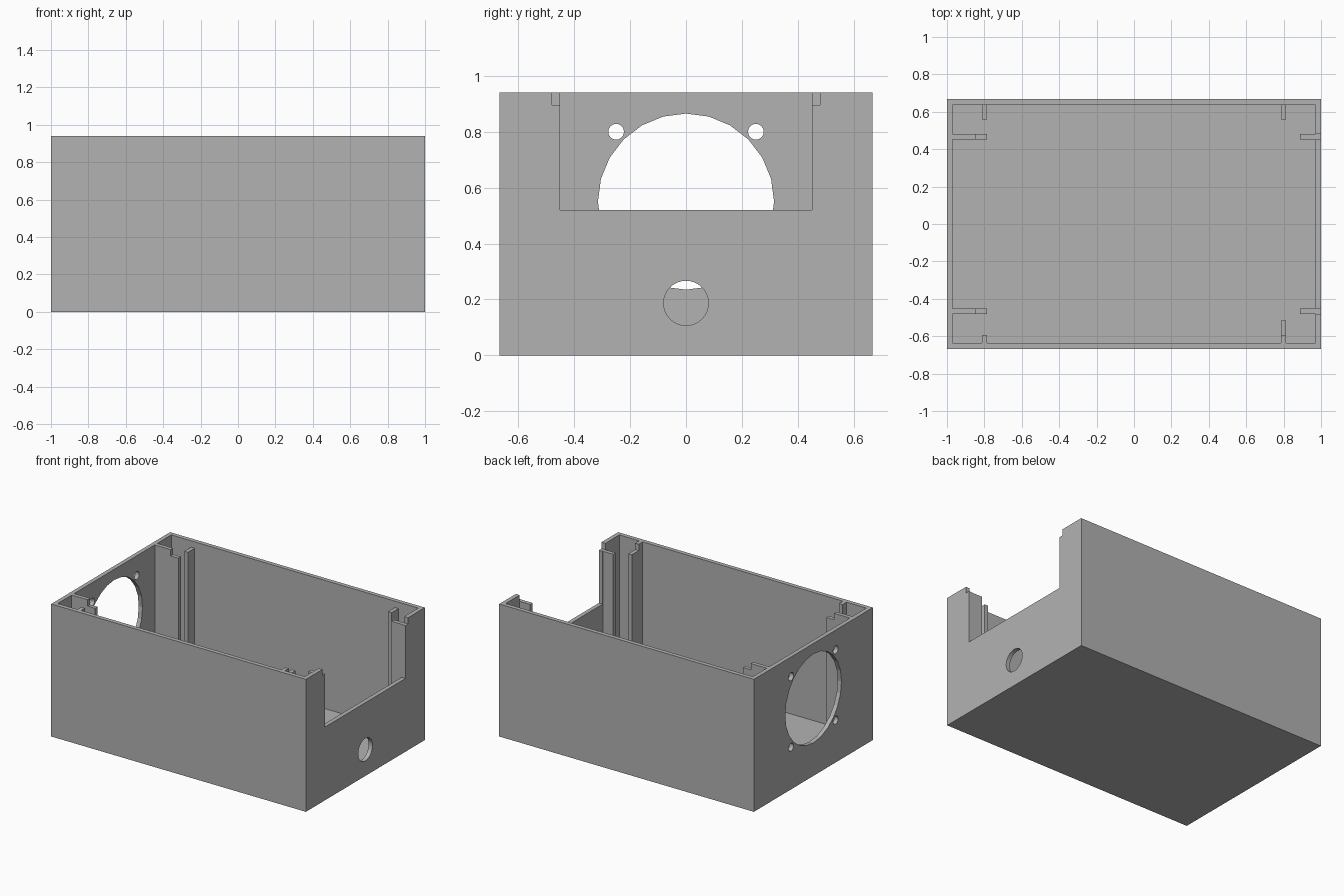
import bpy, bmesh
from math import radians
from mathutils import Matrix, Vector

cube = bpy.data.objects.get("Cube")
if cube:
    bpy.data.objects.remove(cube, do_unlink=True)

grey = bpy.data.materials.new("light_grey_plastic")
grey.use_nodes = True
grey.diffuse_color = (0.448, 0.448, 0.448, 1)
grey.node_tree.nodes["Principled BSDF"].inputs["Base Color"].default_value = grey.diffuse_color

HX, HY, TOP = 1.0, 0.667, 0.94
WALL = 0.03
IX, IY = HX - WALL, HY - WALL
LOW = TOP - 0.045          # lowered lid seat
RIB = 0.028                # rib thickness


def make_object(name, bm):
    mesh = bpy.data.meshes.new(name)
    bm.to_mesh(mesh)
    bm.free()
    mesh.materials.append(grey)
    obj = bpy.data.objects.new(name, mesh)
    bpy.context.collection.objects.link(obj)
    return obj


def box(name, low, high):
    low, high = Vector(low), Vector(high)
    bm = bmesh.new()
    bmesh.ops.create_cube(bm, size=1, matrix=Matrix.Translation((low + high) / 2)
                          @ Matrix.Diagonal((*(high - low), 1)))
    return make_object(name, bm)


def drill(name, x, y, z, radius, sides):
    bm = bmesh.new()
    bmesh.ops.create_cone(bm, cap_ends=True, segments=sides, radius1=radius, radius2=radius,
                          depth=0.2, matrix=Matrix.Translation((x, y, z))
                          @ Matrix.Rotation(radians(90), 4, 'Y'))
    return make_object(name, bm)


def cut(target, cutter):
    mod = target.modifiers.new("cut", 'BOOLEAN')
    mod.operation, mod.solver, mod.object = 'DIFFERENCE', 'EXACT', cutter
    cutter.hide_render = True
    bpy.context.view_layer.objects.active = target
    bpy.ops.object.modifier_apply(modifier=mod.name)
    bpy.data.objects.remove(cutter, do_unlink=True)


# Open box with a deep notch and a shallow lid seat in one end wall
case = box("case_shell", (-HX, -HY, 0), (HX, HY, TOP))
cut(case, box("cavity", (-IX, -IY, WALL), (IX, IY, 1.2)))
cut(case, box("end_notch", (0.9, -0.45, 0.52), (1.1, 0.45, 1.2)))
cut(case, box("lid_seat", (0.9, -0.48, LOW), (1.1, 0.48, 1.2)))

# Cable hole, fan opening and screw holes
cut(case, drill("cable_hole", HX, 0, 0.187, 0.08, 32))
cut(case, drill("fan_opening", -HX, 0, 0.55, 0.315, 24))
for y in (-0.25, 0.25):
    for z in (0.30, 0.80):
        cut(case, drill("screw_hole", -HX, y, z, 0.028, 24))

# Ribs on the end walls, mirrored front to back
for side, sign in (("front", -1), ("back", 1)):
    y0, y1 = sorted((sign * 0.452, sign * (0.452 + RIB)))
    box(f"{side}_fan_end_rib", (-IX, y0, WALL), (-0.845, y1, TOP))
    box(f"{side}_fan_end_rib_step", (-0.845, y0, WALL), (-0.785, y1, LOW))
    box(f"{side}_notch_end_rib", (0.888, y0, WALL), (IX, y1, LOW))

# Ribs on the long walls
for side, x in (("right", -0.8), ("left", 0.8)):
    x0, x1 = x - RIB / 2, x + RIB / 2
    box(f"{side}_back_rib", (x0, 0.56, WALL), (x1, IY, LOW))
    box(f"{side}_front_rib", (x0, -IY, WALL), (x1, -0.593, TOP))
box("left_front_rib_step", (0.8 - RIB / 2, -0.593, WALL), (0.8 + RIB / 2, -0.515, LOW))
